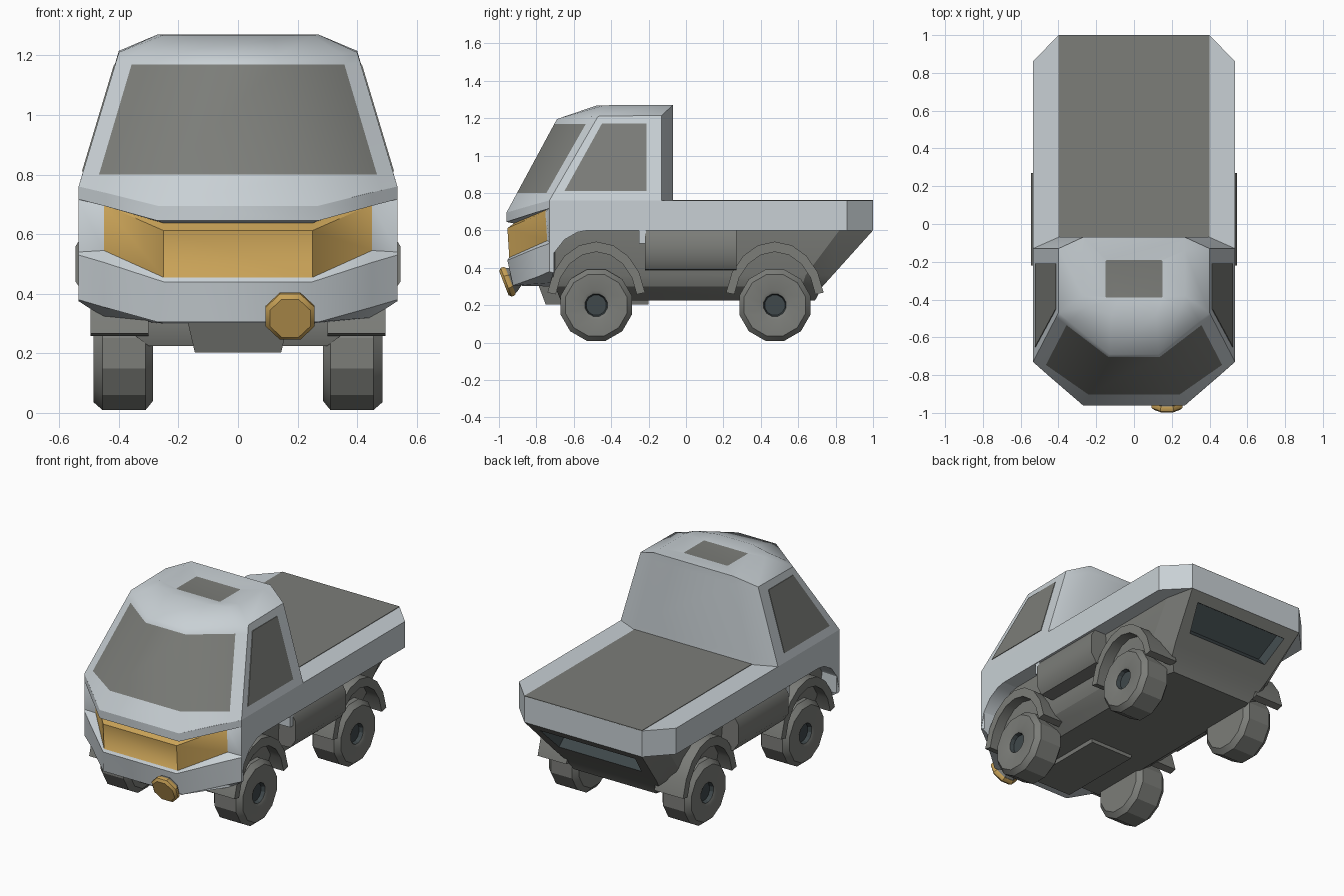
import bpy, bmesh, math
from mathutils import Vector, Matrix

if "Cube" in bpy.data.objects:
    bpy.data.objects.remove(bpy.data.objects["Cube"])


def material(name, rgb):
    m = bpy.data.materials.new(name)
    m.diffuse_color = (*rgb, 1)
    m.use_nodes = True
    m.node_tree.nodes["Principled BSDF"].inputs["Base Color"].default_value = m.diffuse_color
    return m


BODY = material("pale grey paint", (0.58, 0.63, 0.66))
GREY = material("mid grey", (0.20, 0.205, 0.19))
GOLD = material("amber", (0.58, 0.36, 0.095))
DARK = material("dark slate", (0.05, 0.065, 0.07))


def finish(name, bm, mats, mirror=False, angle=35):
    bmesh.ops.recalc_face_normals(bm, faces=bm.faces)
    me = bpy.data.meshes.new(name)
    bm.to_mesh(me)
    bm.free()
    ob = bpy.data.objects.new(name, me)
    bpy.context.collection.objects.link(ob)
    for m in mats:
        me.materials.append(m)
    if mirror:
        ob.modifiers.new("mirror", 'MIRROR').use_mirror_merge = False
    bpy.ops.object.select_all(action='DESELECT')
    bpy.context.view_layer.objects.active = ob
    ob.select_set(True)
    bpy.ops.object.shade_smooth_by_angle(angle=math.radians(angle))
    return ob


def loft(rings, rule=None, cap_mat=0):
    """Join closed rings of equal length; rule(row, edge) gives the material."""
    bm = bmesh.new()
    vs = [[bm.verts.new(p) for p in r] for r in rings]
    n = len(rings[0])
    for i in range(len(vs) - 1):
        for k in range(n):
            j = (k + 1) % n
            f = bm.faces.new((vs[i][k], vs[i][j], vs[i + 1][j], vs[i + 1][k]))
            f.material_index = rule(i, k) if rule else 0
    bm.faces.new(vs[0])
    bm.faces.new(vs[-1]).material_index = cap_mat
    return bm


def sym(half):
    """Half a ring on +x completed by its mirror image."""
    return list(half) + [(-x, y, z) for x, y, z in reversed(half)]


def prism(name, pts, axis, lo, hi, mat, mirror=False):
    """Outline extruded along x (points y,z) or z (points x,y)."""
    put = (lambda p, d: (d, p[0], p[1])) if axis == 'x' else (lambda p, d: (p[0], p[1], d))
    bm = loft([[put(p, lo) for p in pts], [put(p, hi) for p in pts]])
    return finish(name, bm, [mat], mirror)


def lathe(profile, sides, matrix, rule=None, cap_mat=0):
    """Profile of (distance along axis, radius) turned about local x."""
    rings = []
    for d, r in profile:
        rings.append([matrix @ Vector((d, r * math.cos(a), r * math.sin(a)))
                      for a in (math.tau * (i + 0.5) / sides for i in range(sides))])
    return loft(rings, rule, cap_mat)


def lerp(p, q, t):
    return tuple(Vector(p).lerp(Vector(q), t))


FRONT_EDGES = (0, 8, 9)   # the three forward facing panels of a ten point ring

# Cab with wraparound windscreen and recessed roof hatch
belt = [(.27, -.96, .695), (.535, -.73, .76), (.535, -.13, .76), (.40, -.07, .76)]
roof = [(.13, -.69, 1.195), (.40, -.47, 1.21), (.40, -.13, 1.215), (.27, -.07, 1.27)]


def cab_ring(ts):
    a, c, d, e = [lerp(p, q, t) for p, q, t in zip(belt, roof, ts)]
    return sym([a, lerp(a, c, .8), c, d, e])


rings = [cab_ring((0, 0, 0, 0)), cab_ring((.21, .09, .09, .09)),
         cab_ring((.95, .91, .91, .91)), cab_ring((1, 1, 1, 1)),
         sym([(.12, -.48, 1.267), (.25, -.44, 1.268), (.27, -.38, 1.27),
              (.27, -.14, 1.27), (.26, -.08, 1.27)]),
         sym([(.08, -.39, 1.255), (.145, -.39, 1.255), (.15, -.385, 1.255),
              (.15, -.195, 1.255), (.145, -.19, 1.255)])]
finish("cab", loft(rings, lambda i, k: int(i == 1 and k in FRONT_EDGES), 1),
       [BODY, GREY], angle=42)

# Side windows as thin plates
win = [(-.65, .81), (-.21, .81), (-.21, 1.17), (-.45, 1.17)]
bm = loft([[(.535 - .3 * (z - .76) + o, y, z) for y, z in win] for o in (-.003, .004)])
finish("side_window", bm, [GREY], mirror=True)

# Nose: lip, recessed amber band and bumper
nose = [  # y, z at x = front, middle and outer corner
    (.27, -.96, .695, -.805, .74, -.73, .76),
    (.27, -.96, .645, -.805, .695, -.73, .717),
    (.25, -.92, .637, -.745, .71, -.73, .716),
    (.25, -.955, .612, -.752, .70, -.73, .712),
    (.25, -.945, .455, -.742, .545, -.73, .54),
    (.25, -.955, .44, -.80, .505, -.73, .53),
    (.27, -.925, .305, -.785, .355, -.73, .38),
    (.25, -.72, .30, -.715, .32, -.715, .375)]
rings = [sym([(x, ya, za), (.45, yb, zb), (.535, yc, zc), (.53, -.705, zc), (.40, -.70, zc)])
         for x, ya, za, yb, zb, yc, zc in nose]
finish("nose", loft(rings, lambda i, k: int(i in (2, 3) and k in FRONT_EDGES)),
       [BODY, GOLD], angle=42)

# Body sides curving over the front wheels
prism("front_quarter", [(-.73, .76), (-.73, .38), (-.705, .48), (-.65, .55),
                        (-.58, .59), (-.5, .605), (-.5, .76)], 'x', -.535, .535, BODY)

# Load bed with dark deck
prism("bed", [(.535, -.73), (.535, .86), (.40, 1), (-.40, 1), (-.535, .86), (-.535, -.73)],
      'z', .60, .76, BODY)
prism("bed_deck", [(-.40, -.07), (.40, -.07), (.40, 1), (-.40, 1)], 'z', .757, .763, GREY)

# Chassis with a sloping tail and a recessed dark opening
bm = loft([sym([(.44, -.70, .60), (.44, .82, .60), (.40, 1, .60)]),
           sym([(.43, -.70, .36), (.42, .64, .36), (.345, .784, .36)]),
           sym([(.40, -.70, .30), (.40, .62, .30), (.325, .73, .30)]),
           sym([(.30, -.67, .225), (.30, .60, .225), (.28, .69, .225)])])
bmesh.ops.recalc_face_normals(bm, faces=bm.faces)
tail = max((f for f in bm.faces if abs(f.normal.x) < .01 and f.normal.y > .5),
           key=lambda f: f.calc_area())
bmesh.ops.inset_individual(bm, faces=[tail], thickness=.10, depth=0)
before = set(bm.faces)
bmesh.ops.inset_individual(bm, faces=[tail], thickness=.012, depth=-.07)
for f in set(bm.faces) - before | {tail}:
    f.material_index = 1
finish("chassis", bm, [GREY, DARK], angle=25)

# Skid plate under the nose
finish("skid_plate", loft([sym([(.17, -.79, .31), (.17, -.20, .31)]),
                           sym([(.145, -.75, .203), (.145, -.20, .203)])]), [GREY])

# Side tanks and their pale brackets
prism("side_tank", [(.36, .60), (.52, .60), (.545, .56), (.545, .44), (.51, .39), (.36, .38)],
      'z', -.22, .27, GREY, True).data.transform(
          Matrix(((1, 0, 0, 0), (0, 0, 1, 0), (0, 1, 0, 0), (0, 0, 0, 1))))
bpy.data.objects["side_tank"].data.flip_normals()
prism("tank_bracket", [(-.25, .53), (-.215, .53), (-.215, .605), (-.25, .605)],
      'x', .40, .53, BODY, True)

# Wheels and arched fenders
tyre = [(.285, .07), (.285, .165), (.31, .197), (.455, .197), (.485, .17),
        (.485, .08), (.478, .062), (.455, .055)]
for label, y in (("front", -.48), ("rear", .475)):
    bm = lathe(tyre, 12, Matrix.Translation((0, y, .2)),
               lambda i, k: int(i >= 6), 1)
    finish(label + "_wheel", bm, [GREY, DARK], True, 25)
    arcs = [math.radians(10 + 20 * i) for i in range(9)]
    outer = [(y + .265 * math.cos(a), .21 + .33 * math.sin(a)) for a in arcs]
    inner = [(y + .22 * math.cos(a), .21 + .275 * math.sin(a)) for a in arcs]
    prism(label + "_fender", outer + inner[::-1], 'x', .30, .495, GREY, True)

# Single round lamp on the bumper, tilted downwards, on a grey mount
aim = Vector((0, -.93, -.36)).to_track_quat('X', 'Z').to_matrix().to_4x4()
place = Matrix.Translation((.175, -.957, .324)) @ aim
finish("lamp", lathe([(-.02, .082), (-.01, .089), (.005, .089), (.018, .074)], 8, place), [GOLD])
finish("lamp_mount", lathe([(-.07, .045), (-.03, .075), (-.019, .08)], 8, place), [GREY])
